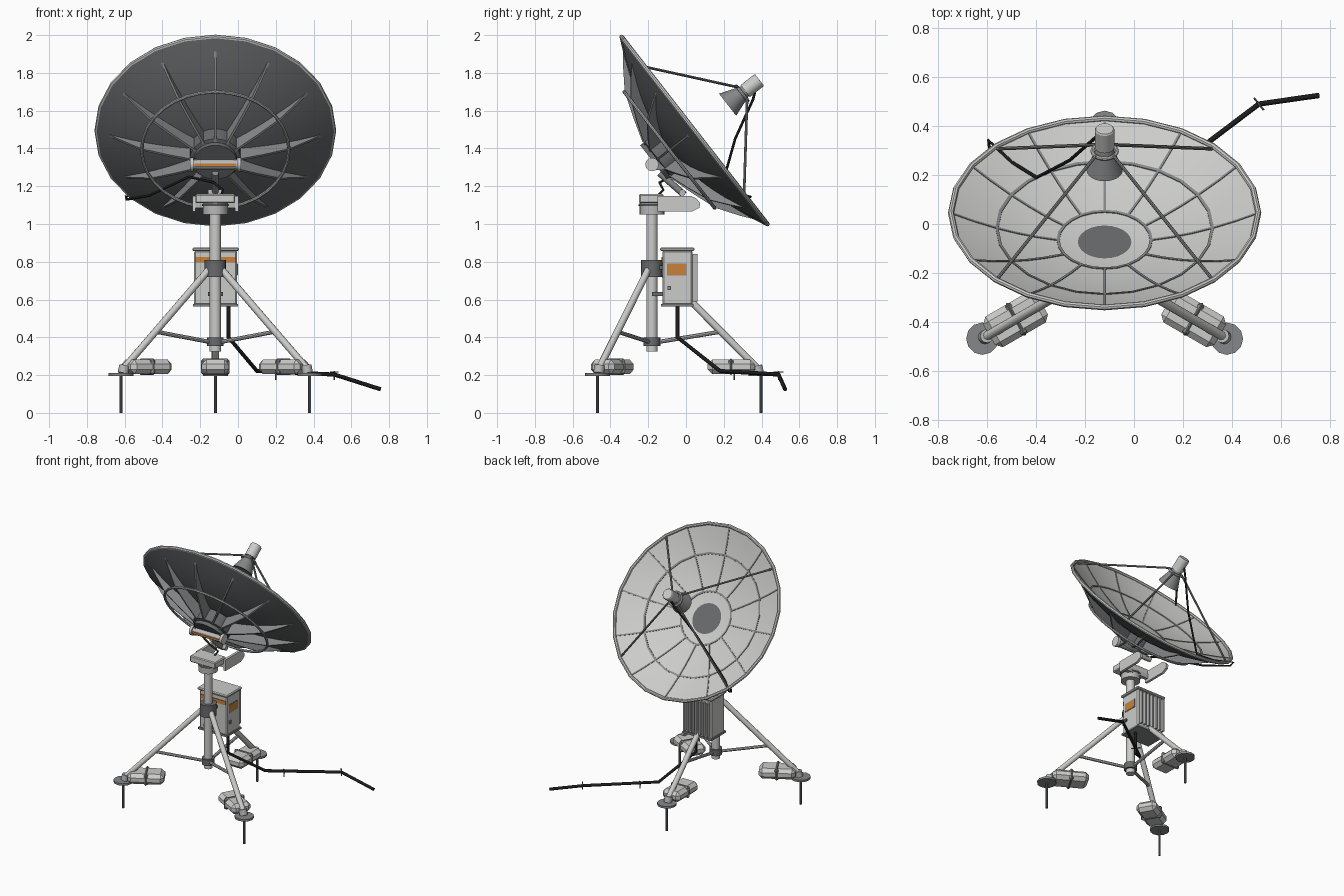
import bpy, bmesh, math
from mathutils import Matrix, Vector

if "Cube" in bpy.data.objects:
    bpy.data.objects.remove(bpy.data.objects["Cube"])

def material(name, r, g, b):
    m = bpy.data.materials.new(name)
    m.diffuse_color = (r, g, b, 1)
    m.use_nodes = True
    m.node_tree.nodes["Principled BSDF"].inputs["Base Color"].default_value = m.diffuse_color
    return m

LIGHT = material("light grey", .60, .60, .59)
STEEL = material("steel grey", .48, .48, .48)
MID = material("mid grey", .24, .245, .25)
DARK = material("dark grey", .14, .145, .15)
BLACK = material("black rubber", .012, .012, .013)
ORANGE = material("orange", .60, .22, .04)

def finish(name, bm, mats, matrix=Matrix(), smooth=True):
    bmesh.ops.remove_doubles(bm, verts=bm.verts, dist=1e-5)
    bmesh.ops.recalc_face_normals(bm, faces=bm.faces)
    bm.transform(matrix)
    me = bpy.data.meshes.new(name)
    bm.to_mesh(me)
    bm.free()
    for m in mats:
        me.materials.append(m)
    ob = bpy.data.objects.new(name, me)
    bpy.context.collection.objects.link(ob)
    if smooth:
        bpy.context.view_layer.objects.active = ob
        bpy.ops.object.select_all(action='DESELECT')
        ob.select_set(True)
        bpy.ops.object.shade_smooth_by_angle(angle=math.radians(32))
    return ob

def revolve(profile, segs, closed=False):
    bm = bmesh.new()
    rows = [[bm.verts.new((r * math.cos(2 * math.pi * k / segs), r * math.sin(2 * math.pi * k / segs), z))
             for k in range(segs)] for r, z in profile]
    for i in range(len(rows) if closed else len(rows) - 1):
        a, b = rows[i], rows[(i + 1) % len(rows)]
        for k in range(segs):
            n = (k + 1) % segs
            bm.faces.new((a[k], a[n], b[n], b[k]))
    bmesh.ops.dissolve_degenerate(bm, dist=1e-5, edges=bm.edges)
    return bm

def lathe(name, profile, mat, matrix=Matrix(), segs=24, closed=False):
    return finish(name, revolve(profile, segs, closed), [mat], matrix)

def rod(name, p0, p1, r, mat, r2=None, segs=12):
    p0, p1 = Vector(p0), Vector(p1)
    d = p1 - p0
    m = Matrix.Translation(p0) @ d.to_track_quat('Z', 'Y').to_matrix().to_4x4()
    h = d.length
    return lathe(name, [(0, 0), (r, 0), (r if r2 is None else r2, h), (0, h)], mat, m, segs)

def ring(name, radius, z, tube, mat, matrix, segs=24):
    prof = [(radius + tube * math.cos(a * math.pi / 4), z + tube * math.sin(a * math.pi / 4)) for a in range(8)]
    return lathe(name, prof, mat, matrix, segs, True)

def box(name, lo, hi, mat, bevel=0, matrix=Matrix()):
    bm = bmesh.new()
    bmesh.ops.create_cube(bm, size=1)
    for v in bm.verts:
        v.co = [lo[i] + (v.co[i] + .5) * (hi[i] - lo[i]) for i in range(3)]
    if bevel:
        bmesh.ops.bevel(bm, geom=bm.edges[:], offset=bevel, segments=1, affect='EDGES')
    return finish(name, bm, [mat], matrix, False)

def plate(name, outline, thick, mat, matrix):
    """Outline in local XZ, thickness along local Y."""
    bm = bmesh.new()
    f = bm.faces.new([bm.verts.new((x, -thick / 2, z)) for x, z in outline])
    g = bmesh.ops.extrude_face_region(bm, geom=[f])
    bmesh.ops.translate(bm, vec=(0, thick, 0), verts=[v for v in g['geom'] if isinstance(v, bmesh.types.BMVert)])
    return finish(name, bm, [mat], matrix, False)

def cable(name, pts, r):
    cu = bpy.data.curves.new(name, 'CURVE')
    cu.dimensions, cu.bevel_depth, cu.bevel_resolution, cu.use_fill_caps = '3D', r, 2, True
    s = cu.splines.new('POLY')
    s.points.add(len(pts) - 1)
    for p, co in zip(s.points, pts):
        p.co = (*co, 1)
    tmp = bpy.data.objects.new(name + "_path", cu)
    bpy.context.collection.objects.link(tmp)
    me = bpy.data.meshes.new_from_object(tmp.evaluated_get(bpy.context.evaluated_depsgraph_get()))
    bpy.data.objects.remove(tmp)
    me.materials.clear()
    me.materials.append(BLACK)
    bpy.context.collection.objects.link(bpy.data.objects.new(name, me))

MX, MY = -.12, -.18
BASE = Matrix.Translation((MX, MY, 0))

# Dish: local z looks along the beam, origin at the rim centre
R, D = .628, .155
DISH = Matrix.Translation((MX, .045, 1.495)) @ Matrix.Rotation(-math.radians(52.1), 4, 'X')
def depth(r):
    return -D * (1 - (r / R) ** 2)
radii = [0, .1, .19, .28, .36, .44, .54, R]
shell = revolve([(r, depth(r)) for r in radii] + [(r, depth(r) - .012) for r in reversed(radii)], 24)
bmesh.ops.remove_doubles(shell, verts=shell.verts, dist=1e-5)
bmesh.ops.recalc_face_normals(shell, faces=shell.faces)
for f in shell.faces:
    f.material_index = 0 if f.normal.z > 0 else 1
finish("dish", shell, [LIGHT, DARK], DISH)
ring("dish_rim", R, 0, .012, LIGHT, DISH)

# Panel seams and rear ribs
for i, r in enumerate((.19, .44)):
    lathe(f"seam_ring_{i}", [(r + s * .006, depth(r + s * .006) + h) for s, h in ((-1, -.003), (1, -.003), (1, .004), (-1, .004))],
          MID, DISH, 24, True)
rib = [(.12, -.255), (.25, -.215), (.39, -.165), (.5, -.09), (.565, -.04)]
for k in range(12):
    m = DISH @ Matrix.Rotation(k * math.pi / 6, 4, 'Z')
    rs = (.19, .28, .36, .44, .54, .62)
    plate(f"seam_{k}", [(r, depth(r) + .004) for r in rs] + [(r, depth(r) - .003) for r in reversed(rs)], .010, MID, m)
    plate(f"rib_{k}", rib + [(r, depth(r) - .008) for r in (.565, .39, .25, .12)], .012, MID, m)
ring("rear_ring", .39, -.168, .009, STEEL, DISH, 32)
lathe("hub", [(0, -.15), (.135, -.15), (.135, -.245), (.115, -.25), (.115, -.275), (0, -.275)], DARK, DISH)

# Feed horn, its holder and four struts
lathe("feed_horn", [(0, .25), (.066, .222), (.074, .222), (.03, .345), (0, .345)], MID, DISH)
lathe("feed_body", [(0, .34), (.04, .34), (.04, .43), (.036, .436), (0, .436)], LIGHT, DISH)
ring("feed_holder", .05, .32, .008, LIGHT, DISH)
for i, (sx, sy) in enumerate(((1, 1), (1, -1), (-1, 1), (-1, -1))):
    rod(f"feed_strut_{i}", DISH @ Vector((sx * .036, sy * .036, .325)), DISH @ Vector((sx * .438, sy * .432, -.004)), .007, MID, segs=8)

# Cable from the feed, over the rim and down to the mast
cable("feed_cable", [(-.13, .37, 1.72), (-.155, .355, 1.66), (-.263, .26, 1.45), (-.398, .19, 1.2), (-.5, .253, 1.165),
      (-.595, .342, 1.145), (-.59, .31, 1.13), (-.47, .17, 1.15), (-.26, -.08, 1.25), (-.13, -.14, 1.22),
      (-.08, -.12, 1.18), (-.09, -.15, 1.15)], .007)

# Elevation axle with end lugs and orange stripe
rod("elevation_axle", (MX - .125, MY, 1.315), (MX + .125, MY, 1.315), .026, STEEL)
box("axle_stripe", (MX - .11, MY - .032, 1.305), (MX + .11, MY - .025, 1.32), ORANGE)
for s in (-1, 1):
    rod(f"axle_cap_{s}", (MX + s * .115, MY, 1.315), (MX + s * .135, MY, 1.315), .036, LIGHT)
    box(f"hub_lug_{s}", (MX + s * .105 - .008, MY - .01, 1.285), (MX + s * .105 + .008, MY + .1, 1.345), MID)
rod("actuator", (MX, -.01, 1.155), (MX, -.14, 1.27), .018, MID)
rod("actuator_motor", (MX - .04, -.02, 1.165), (MX + .04, -.02, 1.165), .018, STEEL)

# Mast head with two counter arms
rod("turntable", (MX, MY, 1.05), (MX, MY, 1.115), .066, STEEL, segs=20)
ring("turntable_band", .066, 1.10, .006, MID, BASE, 20)
box("head_block", (MX - .105, MY - .068, 1.11), (MX + .105, MY + .06, 1.158), LIGHT, .006)
arm = [(-.15, 1.065), (.03, 1.065), (.07, 1.085), (.075, 1.11), (.055, 1.135), (.03, 1.147), (-.15, 1.147)]
turn = Matrix.Rotation(math.pi / 2, 4, 'Z')
for s in (-1, 1):
    plate(f"counter_arm_{s}", arm, .018, LIGHT, Matrix.Translation((MX + s * .113, 0, 0)) @ turn)
box("arm_bridge", (MX - .113, -.145, 1.085), (MX + .113, -.12, 1.12), STEEL)

# Mast and collars
rod("mast", (MX, MY, .325), (MX, MY, 1.07), .030, LIGHT, segs=16)
rod("upper_collar", (MX, MY, .72), (MX, MY, .81), .057, DARK, segs=16)
rod("lower_collar", (MX, MY, .355), (MX, MY, .40), .044, DARK, segs=16)

# Three legs with brace, foot, stake and strapped weight
for i, a in enumerate((90, 210, 330)):
    m = BASE @ Matrix.Rotation(math.radians(a), 4, 'Z')
    rod(f"leg_{i}", m @ Vector((.04, 0, .758)), m @ Vector((.56, 0, .235)), .019, LIGHT)
    rod(f"brace_{i}", m @ Vector((.03, 0, .375)), m @ Vector((.365, 0, .43)), .011, STEEL, segs=8)
    rod(f"foot_{i}", m @ Vector((.577, 0, .195)), m @ Vector((.577, 0, .21)), .066, MID)
    rod(f"ankle_{i}", m @ Vector((.565, 0, .21)), m @ Vector((.555, 0, .25)), .028, STEEL)
    rod(f"stake_{i}", m @ Vector((.577, 0, 0)), m @ Vector((.577, 0, .2)), .008, DARK, segs=8)
    box(f"weight_{i}", (.295, -.072, .205), (.545, .072, .282), LIGHT, .024, m)
    box(f"weight_strap_{i}", (.405, -.076, .201), (.431, .076, .287), MID, .022 / 2, m)

# Equipment cabinet with lid, base flange, rear fins and labels
x0, x1 = -.232, -.005
box("cabinet", (x0, -.125, .57), (x1, .035, .86), LIGHT, .008)
box("cabinet_lid", (x0 - .01, -.138, .857), (x1 + .01, .045, .875), LIGHT, .006)
box("cabinet_base", (x0 - .005, -.132, .562), (x1 + .005, .04, .576), MID)
for k in range(7):
    x = x0 + .02 + k * (x1 - x0 - .04) / 6
    box(f"cooling_fin_{k}", (x - .006, .03, .59), (x + .006, .06, .84), STEEL)
box("front_label", (x0 + .008, -.130, .797), (x1 - .008, -.124, .826), ORANGE)
box("side_label_frame", (x1 - .001, -.10, .727), (x1 + .002, .003, .792), MID)
box("side_label", (x1, -.096, .731), (x1 + .004, -.001, .788), ORANGE)
box("latch", (x1, -.098, .65), (x1 + .008, -.08, .672), MID)
for z in (.63, .77):
    box(f"cabinet_bracket_{z}", (MX - .04, MY, z - .01), (MX + .04, -.12, z + .01), DARK)

# Ground cable with pegs
run = [(-.05, -.045, .565), (-.05, -.045, .4), (.1, .18, .222), (.51, .49, .203), (.755, .525, .125)]
cable("ground_cable", run, .011)
for i, (x, y) in enumerate(((.2, .256), (.51, .49))):
    rod(f"cable_peg_{i}", (x, y, .175), (x, y, .222), .004, DARK, segs=6)
    rod(f"peg_hook_{i}", (x - .02, y + .025, .216), (x + .02, y - .025, .216), .004, DARK, segs=6)
